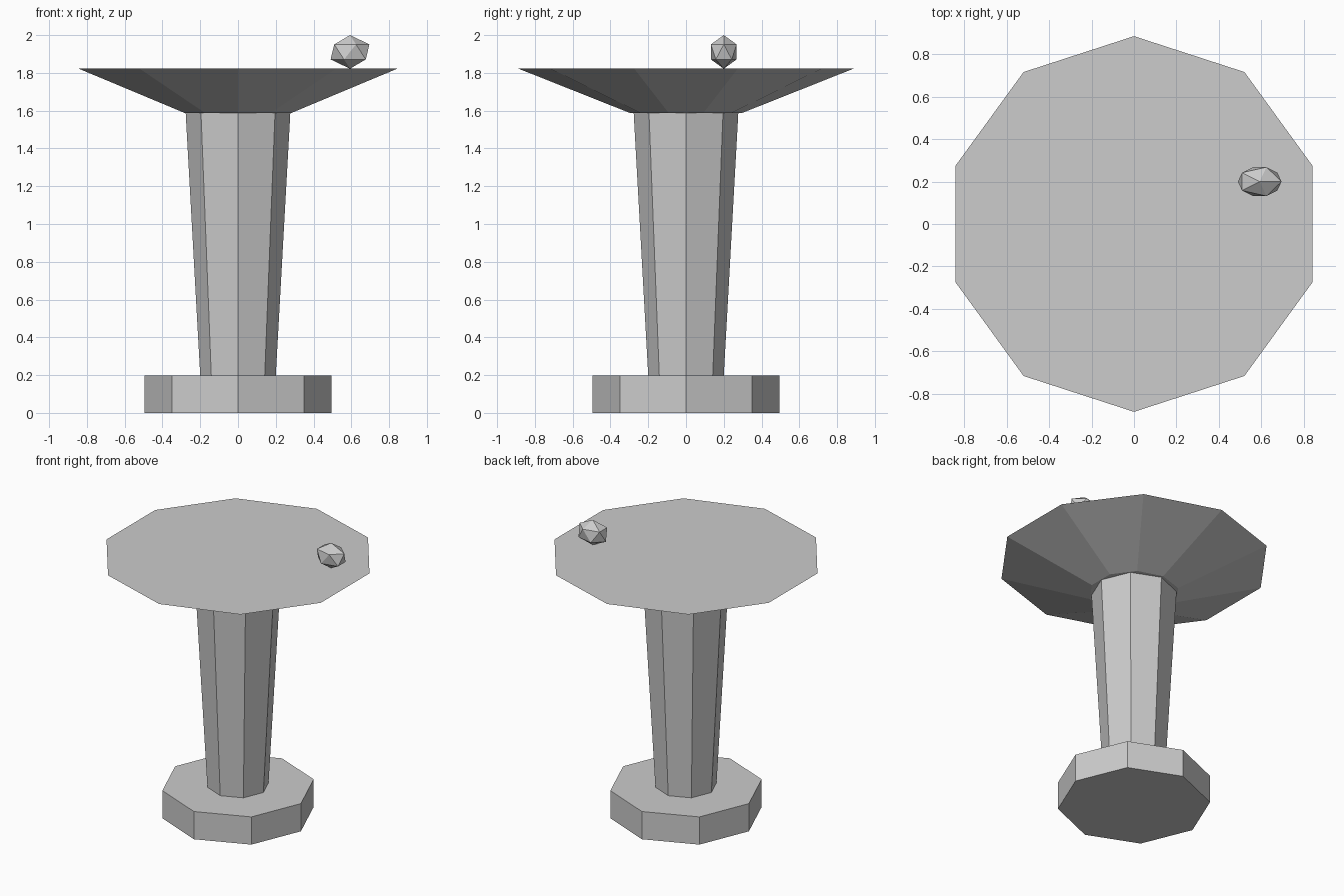
import bpy
import bmesh
from math import sin, cos, tau
from mathutils import Matrix

default_cube = bpy.data.objects.get("Cube")
if default_cube:
    bpy.data.objects.remove(default_cube, do_unlink=True)

# Plain stone colour
stone = bpy.data.materials.new("light_grey_stone")
stone.use_nodes = True
grey = (0.604, 0.604, 0.604, 1.0)
stone.diffuse_color = grey
for node in stone.node_tree.nodes:
    if node.type == "BSDF_PRINCIPLED":
        node.inputs["Base Color"].default_value = grey
        node.inputs["Roughness"].default_value = 0.8


def add_object(name, bm):
    bmesh.ops.recalc_face_normals(bm, faces=bm.faces)
    mesh = bpy.data.meshes.new(name)
    bm.to_mesh(mesh)
    bm.free()
    mesh.materials.append(stone)
    obj = bpy.data.objects.new(name, mesh)
    bpy.context.collection.objects.link(obj)
    return obj


def add_frustum(name, sides, z_low, r_low, z_high, r_high):
    """Closed, flat-sided frustum with a corner on the +y axis."""
    bm = bmesh.new()
    rings = []
    for z, r in ((z_low, r_low), (z_high, r_high)):
        angles = [tau * i / sides for i in range(sides)]
        rings.append([bm.verts.new((r * sin(a), r * cos(a), z)) for a in angles])
    low, high = rings
    bm.faces.new(low)
    bm.faces.new(high)
    for i in range(sides):
        j = (i + 1) % sides
        bm.faces.new((low[i], low[j], high[j], high[i]))
    return add_object(name, bm)


# Pedestal: foot, flared column, wide dish
add_frustum("base", 8, 0.0, 0.495, 0.197, 0.495)
add_frustum("column", 8, 0.197, 0.2, 1.588, 0.277)
add_frustum("dish", 10, 1.587, 0.295, 1.822, 0.886)

# Faceted pebble resting on the dish
bm = bmesh.new()
bmesh.ops.create_icosphere(
    bm, subdivisions=1, radius=1.0,
    matrix=Matrix.Translation((0.593, 0.2, 1.911))
    @ Matrix.Diagonal((0.115, 0.08, 0.089, 1.0)))
add_object("pebble", bm)
